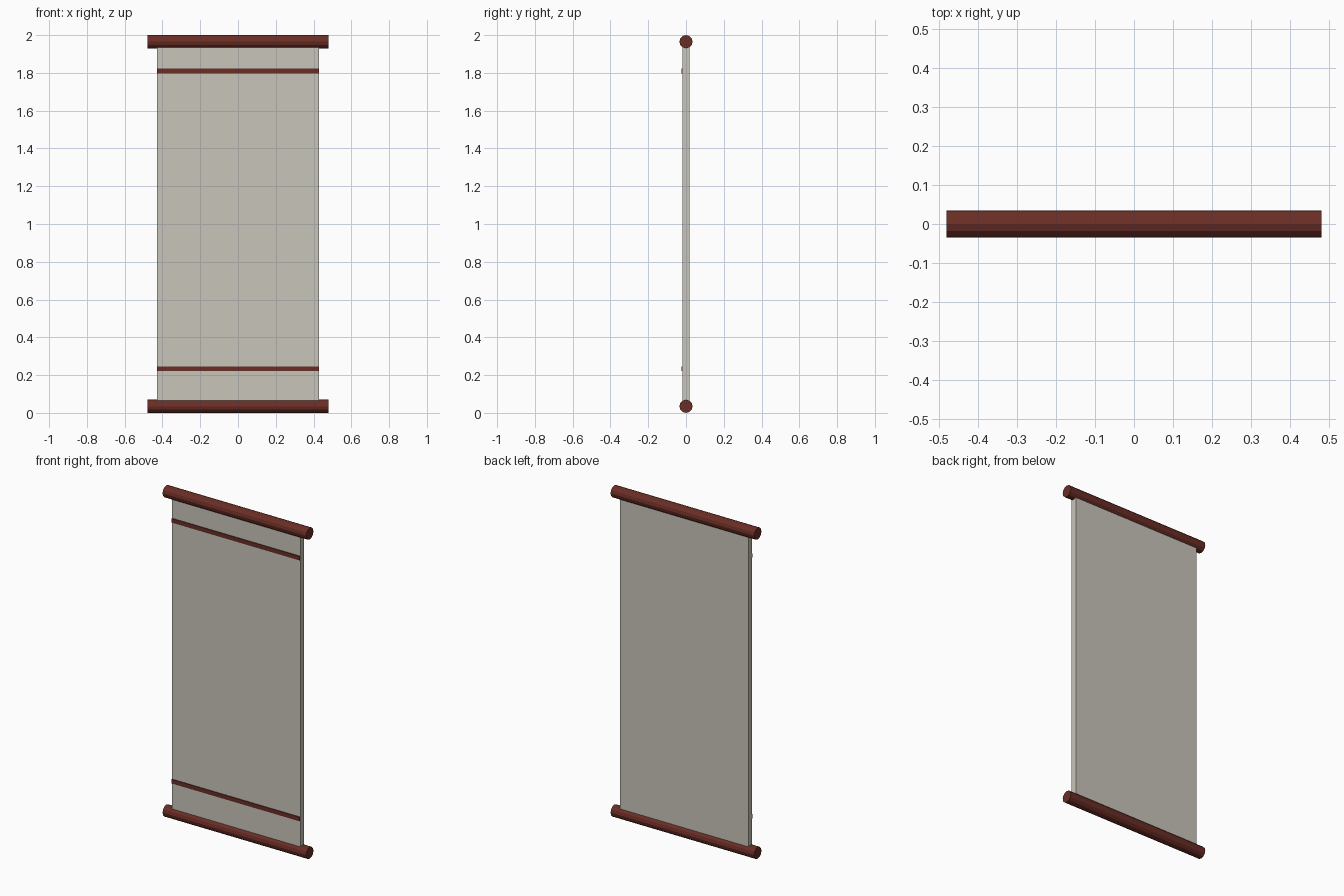
import bpy
import math

if "Cube" in bpy.data.objects:
    bpy.data.objects.remove(bpy.data.objects["Cube"])


def material(name, rgb):
    m = bpy.data.materials.new(name)
    m.diffuse_color = (*rgb, 1.0)
    m.use_nodes = True
    m.node_tree.nodes["Principled BSDF"].inputs["Base Color"].default_value = m.diffuse_color
    return m


WOOD = material("dark red wood", (0.144, 0.027, 0.0185))
CLOTH = material("warm grey cloth", (0.578, 0.556, 0.495))

R = 0.035        # rod radius
FRONT = -0.018   # front face of the cloth


def box(name, lo, hi, mat):
    bpy.ops.mesh.primitive_cube_add(size=1)
    o = bpy.context.object
    o.name = name
    o.scale = [b - a for a, b in zip(lo, hi)]
    o.location = [(a + b) / 2 for a, b in zip(lo, hi)]
    bpy.ops.object.transform_apply(location=True, rotation=True, scale=True)
    o.data.materials.append(mat)


def rod(name, z):
    bpy.ops.mesh.primitive_cylinder_add(vertices=12, radius=R, depth=0.96,
                                        location=(0, 0, z),
                                        rotation=(0, math.pi / 2, 0))
    o = bpy.context.object
    o.name = name
    bpy.ops.object.transform_apply(location=True, rotation=True, scale=True)
    o.data.materials.append(WOOD)


# Hanging rods at both ends
rod("bottom_rod", R)
rod("top_rod", 2 - R)

# Cloth panel, running into both rods
box("cloth_panel", (-0.43, FRONT, R), (0.43, -FRONT, 2 - R), CLOTH)

# Thin trim stripes on the front only
for name, z in (("lower_stripe", 0.233), ("upper_stripe", 1.81)):
    box(name, (-0.428, FRONT - 0.005, z - 0.0125),
        (0.428, FRONT + 0.002, z + 0.0125), WOOD)
